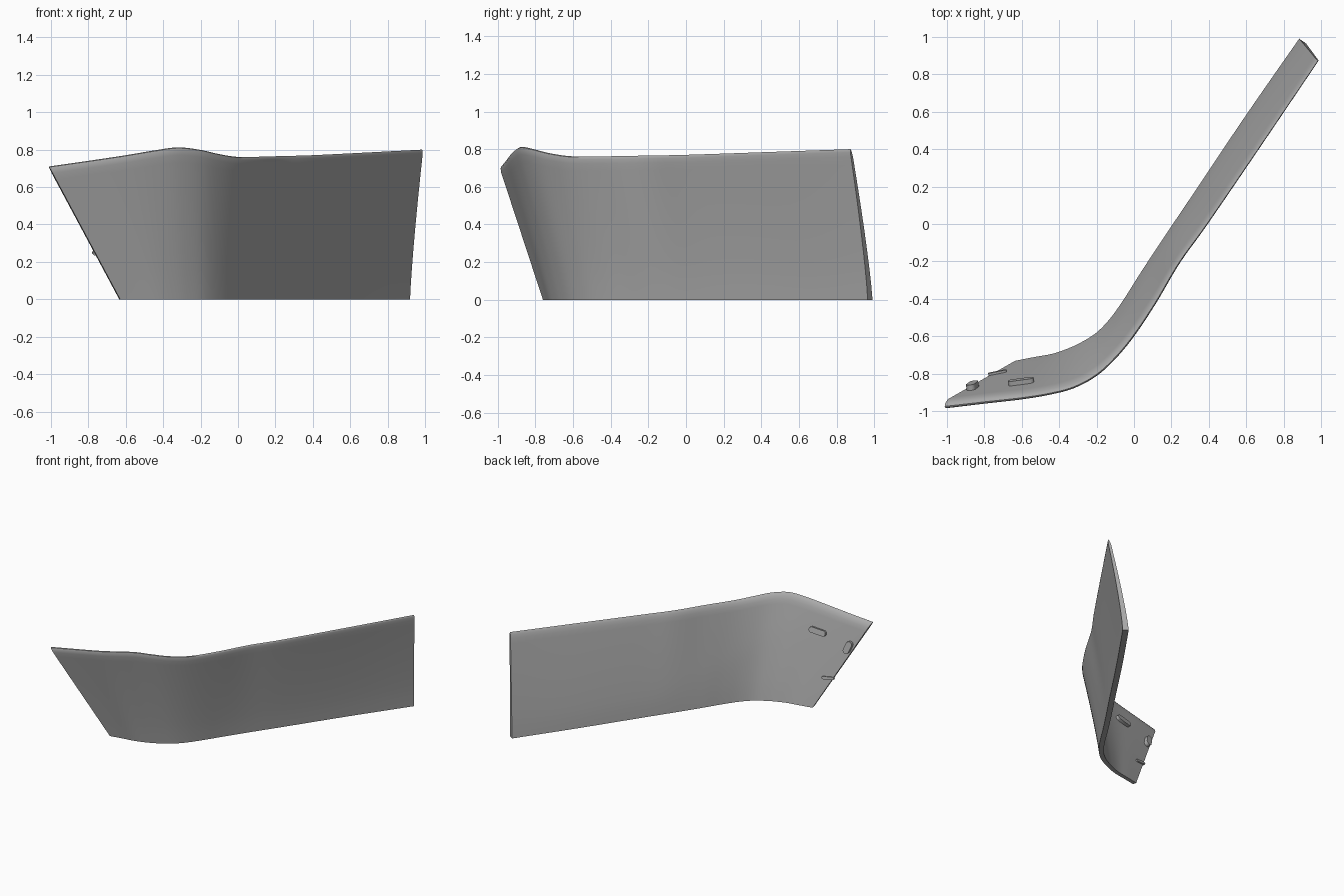
import bpy, bmesh, math
from mathutils import Vector, Matrix

if "Cube" in bpy.data.objects:
    bpy.data.objects.remove(bpy.data.objects["Cube"], do_unlink=True)

grey = bpy.data.materials.new("plain grey")
grey.use_nodes = True
grey.diffuse_color = (0.4, 0.4, 0.4, 1)
grey.node_tree.nodes["Principled BSDF"].inputs["Base Color"].default_value = (0.4, 0.4, 0.4, 1)

# Outer face rails, from the wing tip round the bend to the far end
TOP = [Vector(p) for p in (
    (-1.01, -.993, .71), (-.8, -.968, .74), (-.6, -.945, .77), (-.45, -.92, .795),
    (-.32, -.885, .812), (-.2, -.82, .80), (-.1, -.73, .778), (0, -.61, .762),
    (.12, -.43, .762), (.25, -.21, .766), (.4, 0, .77), (.7, .44, .785), (.99, .87, .80))]
BOTTOM = [Vector((x, y, 0)) for x, y in (
    (-.63, -.76), (-.53, -.742), (-.43, -.725), (-.35, -.70), (-.27, -.665), (-.18, -.61),
    (-.1, -.53), (-.02, -.42), (.07, -.28), (.19, -.1), (.34, .12), (.63, .55), (.92, .965))]
LAST = len(TOP) - 1


def rail(pts, s):
    """Smooth curve through the points, s counted in points."""
    i = min(int(s), LAST - 1)
    t = s - i
    b, c = pts[i], pts[i + 1]
    a = pts[i - 1] if i else b * 2 - c
    d = pts[i + 2] if i + 2 <= LAST else c * 2 - b
    return b + ((c - a) * t + (a * 2 - b * 5 + c * 4 - d) * t ** 2
                + (b * 3 - a - c * 3 + d) * t ** 3) / 2


def point(s, v, depth):
    """Point at station s, height share v and depth share through the sheet."""
    k = s / LAST
    lo, hi = rail(BOTTOM, s), rail(TOP, s)
    f = v ** (1 + .25 * k)
    p = lo.lerp(hi, f)
    p.z = hi.z * v
    e = .01
    s0, s1 = max(s - e, 0), min(s + e, LAST)
    along = rail(BOTTOM, s1).lerp(rail(TOP, s1), f) - rail(BOTTOM, s0).lerp(rail(TOP, s0), f)
    inward = Vector((-along.y, along.x, 0)).normalized()
    thick = .045 * (1 - .6 * v * k) * (.65 + .35 * min(1, v + k))
    return p + inward * thick * depth


def finish(name, bm, angle):
    bmesh.ops.recalc_face_normals(bm, faces=bm.faces)
    mesh = bpy.data.meshes.new(name)
    bm.to_mesh(mesh)
    bm.free()
    mesh.materials.append(grey)
    ob = bpy.data.objects.new(name, mesh)
    bpy.context.collection.objects.link(ob)
    bpy.ops.object.select_all(action='DESELECT')
    ob.select_set(True)
    bpy.context.view_layer.objects.active = ob
    bpy.ops.object.shade_smooth_by_angle(angle=math.radians(angle))
    return ob


# Curved panel: a closed section with a rounded rim, lofted along the rails
heights = [i / 10 for i in range(10)]
section = [(v, 0) for v in heights]
section += [(.95, 0), (.98, .08), (.995, .22), (1, .4), (.993, .62), (.975, .83), (.945, 1)]
section += [(v, 1) for v in reversed(heights)]
n = len(section)
bm = bmesh.new()
steps = LAST * 6
rings = [[bm.verts.new(point(j * LAST / steps, v, d)) for v, d in section]
         for j in range(steps + 1)]
for a, b in zip(rings, rings[1:]):
    for i in range(n):
        k = (i + 1) % n
        bm.faces.new((a[i], a[k], b[k], b[i]))
for ring in (rings[0], rings[-1]):
    for i in range(n // 2):
        quad = [ring[i], ring[i + 1], ring[n - 2 - i], ring[n - 1 - i]]
        bm.faces.new(list(dict.fromkeys(quad)))
finish("curved_panel", bm, 40)


# Mounting clips on the inner face of the wing
def clip(name, s, v, length, width, height, turn):
    centre = point(s, v, 1)
    u = (point(s + .1, v, 1) - centre).normalized()
    w = point(s, v + .02, 1) - centre
    normal = u.cross(w).normalized()
    if normal.y < 0:
        normal = -normal
    u = Matrix.Rotation(math.radians(turn), 3, normal) @ u
    w = normal.cross(u)
    bm = bmesh.new()
    ring = []
    for i in range(16):
        a = math.tau * (i + .5) / 16
        x = math.cos(a) * width / 2 + math.copysign((length - width) / 2, math.cos(a))
        y = math.sin(a) * width / 2
        ring.append(bm.verts.new(centre + u * x + w * y - normal * .01))
    base = bm.faces.new(ring)
    top = bmesh.ops.extrude_face_region(bm, geom=[base])["geom"]
    verts = [g for g in top if isinstance(g, bmesh.types.BMVert)]
    bmesh.ops.translate(bm, verts=verts, vec=normal * (height + .01))
    finish(name, bm, 35)


clip("edge_clip", .22, .7, .10, .05, .03, 75)
clip("upper_clip", 1.75, .75, .14, .045, .025, 0)
clip("lower_clip", .25, .34, .10, .022, .012, 10)
